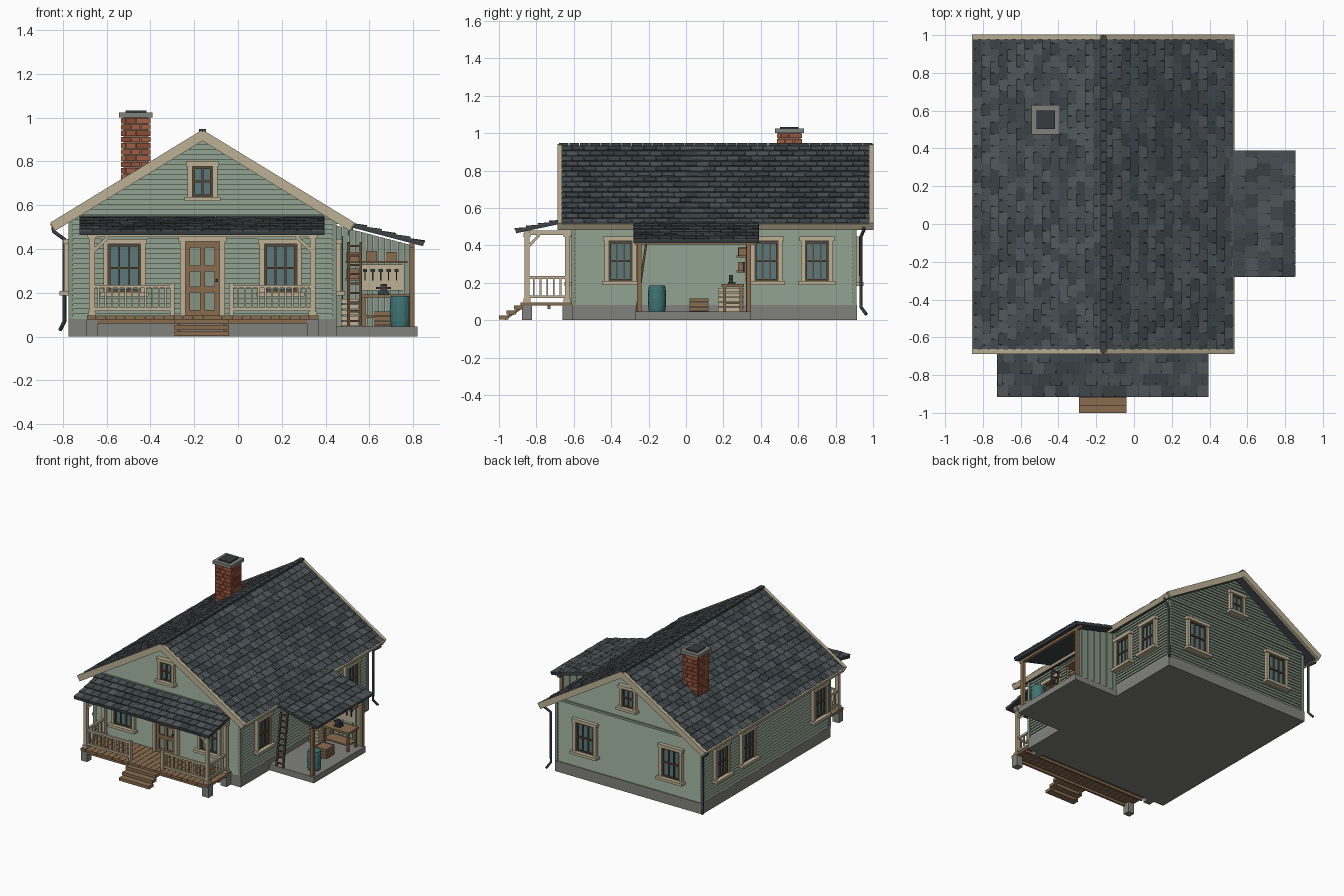
import bpy, bmesh, math, random
from mathutils import Matrix, Vector

if "Cube" in bpy.data.objects:
    bpy.data.objects.remove(bpy.data.objects["Cube"])
random.seed(4)
V = Vector
CX = -0.1625            # house centre line
I4 = Matrix.Identity(4)

def mat(name, r, g, b):
    m = bpy.data.materials.new(name)
    m.diffuse_color = [((c / 255) ** 2.2) for c in (r, g, b)] + [1]
    m.use_nodes = True
    m.node_tree.nodes["Principled BSDF"].inputs["Base Color"].default_value = m.diffuse_color
    return m
SAGE = mat('sage', 132, 148, 132); BEIGE = mat('trim', 188, 176, 148); GLASS = mat('glass', 92, 120, 122)
WOOD = mat('wood', 136, 108, 80); DARK = mat('dark_wood', 92, 74, 58); STONE = mat('stone', 128, 128, 124)
METAL = mat('metal', 58, 62, 65); TEAL = mat('teal', 66, 116, 114); MORTAR = mat('mortar', 120, 104, 92)
SLATE = [mat('slate%d' % i, 62 + 7 * i, 68 + 7 * i, 72 + 7 * i) for i in range(4)]
BRICK = [mat('brick%d' % i, 138 + 12 * i, 76 + 9 * i, 56 + 6 * i) for i in range(3)]

def box(x0, x1, y0, y1, z0, z1, mi=0):
    return [V((x, y, z)) for x in (x0, x1) for y in (y0, y1) for z in (z0, z1)], mi

def bar(p, q, t, mi=0):
    p, q = V(p), V(q)
    d = q - p
    R = Matrix.Translation((p + q) / 2) @ d.to_track_quat('Z', 'Y').to_matrix().to_4x4()
    h = d.length / 2
    vs, _ = box(-t / 2, t / 2, -t / 2, t / 2, -h, h)
    return [R @ v for v in vs], mi

def make(name, boxes, mats, M=I4):
    bm = bmesh.new()
    for vs, mi in boxes:
        b = [bm.verts.new(M @ v) for v in vs]
        for f in ((0, 1, 3, 2), (4, 6, 7, 5), (0, 4, 5, 1), (2, 3, 7, 6), (0, 2, 6, 4), (1, 5, 7, 3)):
            bm.faces.new([b[i] for i in f]).material_index = mi
    return finish(name, bm, mats)

def finish(name, bm, mats):
    bmesh.ops.recalc_face_normals(bm, faces=bm.faces[:])
    me = bpy.data.meshes.new(name)
    bm.to_mesh(me); bm.free()
    for m in mats if isinstance(mats, list) else [mats]:
        me.materials.append(m)
    o = bpy.data.objects.new(name, me)
    bpy.context.collection.objects.link(o)
    return o

# foundation and solid core of the house
make('foundation', [box(-.775, .45, -.61, .915, 0, .08)], STONE)
bm = bmesh.new()
prof = [(-.60, .08), (.60, .08), (.60, .53), (0, .905), (-.60, .53)]
fr, bk = [[bm.verts.new((CX + x, y, z)) for x, z in prof] for y in (-.598, .898)]
bm.faces.new(fr); bm.faces.new(bk)
for i in range(5):
    bm.faces.new((fr[i], fr[i - 1], bk[i - 1], bk[i]))
finish('house_core', bm, SAGE)

# walls: local x along wall, -y outward
def wall(x, y, deg):
    return Matrix.Translation((x, y, 0)) @ Matrix.Rotation(math.radians(deg), 4, 'Z')
FRONT, BACK = wall(CX, -.60, 0), wall(CX, .90, 180)
RIGHT, LEFT = wall(CX + .602, .15, 90), wall(CX - .602, .15, -90)

def siding(name, M, half, z0, z1, pitch=.0225):
    bm = bmesh.new()
    n = round((z1 - z0) / pitch)
    for i in range(n):
        a, b = z0 + (z1 - z0) * i / n, z0 + (z1 - z0) * (i + 1) / n
        wa, wb = half(a), half(b)
        pts = [(-wa, 0, a), (wa, 0, a), (wa, -.009, a), (-wa, -.009, a), (wb, -.001, b), (-wb, -.001, b)]
        v = [bm.verts.new(M @ V(p)) for p in pts]
        bm.faces.new((v[0], v[1], v[2], v[3])); bm.faces.new((v[3], v[2], v[4], v[5]))
    finish(name, bm, SAGE)
gable = lambda z: min(.60, (.915 - z) / .61)
siding('front_siding', FRONT, gable, .08, .90); siding('back_siding', BACK, gable, .08, .90)
siding('right_siding', RIGHT, lambda z: .75, .08, .53); siding('left_siding', LEFT, lambda z: .75, .08, .53)
make('corner_boards', [box(x - .011, x + .011, y - .011, y + .011, .08, .53)
     for x in (CX - .602, CX + .602) for y in (-.60, .90)], SAGE)
for n, M in (('front', FRONT), ('back', BACK)):
    make(n + '_gable_band', [box(-.60, .60, -.014, 0, .535, .552)], SAGE, M)

# windows
def window(name, M, u, z0, z1, w, cols):
    h, t = w / 2, .022
    b = [box(-h, h, -.012, 0, z0, z1, 1)]
    b += [box(s * h - t / 2, s * h + t / 2, -.03, 0, z0, z1) for s in (-1, 1)]
    b += [box(-h - .018, h + .018, -.036, 0, z1 - .008, z1 + .016), box(-h - .025, h + .025, -.05, 0, z0 - .012, z0 + .008)]
    b += [box(s * (h - .017) - .006, s * (h - .017) + .006, -.022, 0, z0, z1, 2) for s in (-1, 1)]
    b += [box(-h, h, -.022, 0, z - .005, z + .005, 2) for z in (z0 + .014, (z0 + z1) / 2, z1 - .014)]
    for i in range(1, cols):
        x = -h + .017 + (w - .034) * i / cols
        b.append(box(x - .004, x + .004, -.02, 0, z0, z1, 2))
    make(name, b, [BEIGE, GLASS, DARK], M @ Matrix.Translation((u, 0, 0)))
for n, M in (('front', FRONT), ('back', BACK)):
    for s in (-1, 1):
        window(n + '_window', M, s * .357, .195, .43, .17, 3)
    window(n + '_attic_window', M, 0, .63, .785, .115, 2)
for y in (-.35, .43, .70):
    window('right_window', RIGHT, y - .15, .20, .43, .15, 3)
for y in (-.47, .38, .69):
    window('left_window', LEFT, .15 - y, .20, .43, .15, 3)

# front door
d = [box(s * .09 - .012, s * .09 + .012, -.04, 0, .09, .44, 1) for s in (-1, 1)] + [box(-.11, .11, -.045, 0, .435, .46, 1)]
d += [box(-.08, .08, -.012, 0, .095, .435, 2)]
d += [box(x - .011, x + .011, -.026, 0, .095, .435) for x in (-.067, 0, .067)]
d += [box(-.078, .078, -.026, 0, z - .014, z + .014) for z in (.108, .215, .31, .42)]
d += [box(.06, .072, -.042, -.02, .25, .262, 3)]
make('front_door', d, [WOOD, BEIGE, SAGE, METAL], FRONT)

# shingled roof planes: local x along eave, y up slope, z normal
def roof(name, origin, along, up, L, S, cols, rows, t, trim):
    a, u = V(along), V(up).normalized()
    M = Matrix((a, u, a.cross(u))).transposed().to_4x4()
    M.translation = V(origin)
    make(name + '_deck', [box(0, L, 0, S, -t, 0)], SLATE[0], M)
    b = []
    w, e = L / cols, S / rows
    for r in range(rows):
        off = (r % 2) * w / 2
        for c in range(cols + (r % 2)):
            x0, x1 = max(0, c * w - off), min(L, (c + 1) * w - off)
            vs, mi = box(x0 + .0012, x1 - .0012, r * e - .003, (r + 1) * e, -.001, .002, random.randrange(4))
            k = random.uniform(.007, .011)
            for i in (1, 5):
                vs[i].z = k        # thicker lower edge
            b.append((vs, mi))
    make(name + '_shingles', b, SLATE, M)
    if trim:
        make(name + '_trim', [box(x - .012, x + .012, -.008, S, -.032, .012) for x in (0, L)]
             + [box(0, L, -.012, .002, -.03, .006)], BEIGE, M)
S = math.hypot(.6875, .42)
roof('roof_right', (.52, -.675, .514), (0, 1, 0), (-.6875, 0, .42), 1.665, S - .004, 26, 15, .02, True)
roof('roof_left', (-.845, .99, .514), (0, -1, 0), (.6875, 0, .42), 1.665, S - .004, 26, 15, .02, True)
roof('porch_roof', (-.725, -.912, .482), (1, 0, 0), (0, .31, .066), 1.12, .315, 18, 5, .018, False)
roof('shed_roof', (.85, -.28, .43), (0, 1, 0), (-.40, 0, .105), .67, .41, 10, 6, .018, False)
make('ridge_cap', [bar((CX + s * .008, -.68 + .056 * i, .94), (CX + s * .008, -.627 + .056 * i, .94), .016)
     for i in range(30) for s in (-1, 1)], SLATE[0])

# brick chimney
b = [box(-.524, -.41, .493, .612, .68, 1.0, 3)]
for r in range(12):
    z = .66 + r * .0285
    for s in range(4):
        for i in range(3):
            p, q = -.065 + (i - .5 * (r % 2)) * .0434, -.065 + (i + 1 - .5 * (r % 2)) * .0434
            p, q = max(p, -.065), min(q, .065) if i < 2 else .065
            vs, mi = box(p + .002, q - .002, -.067, -.05, z, z + .024, random.randrange(3))
            R = wall(-.467, .5525, 90 * s)
            b.append(([R @ v for v in vs], mi))
make('chimney', b, BRICK + [MORTAR])
make('chimney_cap', [box(-.543, -.391, .475, .63, 1.0, 1.024), box(-.515, -.419, .503, .602, 1.02, 1.033, 1)], [STONE, METAL])

# downspouts at the rear corners
for s, n in ((-1, 'left'), (1, 'right')):
    cu = bpy.data.curves.new(n + '_downspout', 'CURVE')
    cu.dimensions = '3D'; cu.bevel_depth = .009; cu.bevel_resolution = 2; cu.use_fill_caps = True
    sp = cu.splines.new('POLY')
    pts = [(.68, .95, .505), (.68, .95, .48), (.632, .935, .445), (.63, .935, .07), (.65, .965, .03)]
    sp.points.add(len(pts) - 1)
    for p, (x, y, z) in zip(sp.points, pts):
        p.co = (CX + s * x, y, z, 1)
    cu.materials.append(METAL)
    bpy.context.collection.objects.link(bpy.data.objects.new(n + '_downspout', cu))

# porch deck, piers, posts, beams, braces
make('porch_deck', [box(-.69 + .0442 * i, -.648 + .0442 * i, -.885, -.60, .078, .095) for i in range(24)]
     + [box(-.685, .36, -.875, -.86, .06, .08), box(-.685, .36, -.74, -.725, .06, .08)], WOOD)
PX = (-.667, .342)
make('porch_piers', [box(x - .026, x + .026, y - .026, y + .026, 0, .078) for x in PX for y in (-.85, -.635)], STONE)
b = [box(x - .013, x + .013, y - .013, y + .013, .09, .465) for x in PX for y in (-.85, -.635)]
b += [box(x - .019, x + .019, y - .019, y + .019, z, z + .02) for x in PX for y in (-.85, -.635) for z in (.095, .445)]
b += [box(-.69, .365, -.863, -.837, .455, .48)] + [box(x - .012, x + .012, -.85, -.60, .455, .48) for x in PX]
b += [bar((x, -.85, .385), (x + s * .075, -.85, .455), .014) for x, s in zip(PX, (1, -1))]
b += [bar((x, -.85, .385), (x, -.785, .455), .014) for x in PX]
make('porch_frame', b, BEIGE)

# porch railings
def rail(p, q, n):
    p, q = V((*p, 0)), V((*q, 0))
    up = lambda z: V((0, 0, z))
    r = [bar(p + up(z), q + up(z), .015) for z in (.125, .228)]
    return r + [bar(p.lerp(q, i / n) + up(.125), p.lerp(q, i / n) + up(.228), .009) for i in range(1, n)]
b = rail((PX[0], -.85), (-.30, -.85), 12) + rail((-.03, -.85), (PX[1], -.85), 12)
for x in PX:
    b += rail((x, -.85), (x, -.635), 6)
b += [box(x - .01, x + .01, -.86, -.84, .095, .245) for x in (-.30, -.03)]
make('porch_railing', b, BEIGE)

# front steps
make('front_steps', [box(-.29, -.04, -1.0 + .04 * i, -.948 + .04 * i, .003 + .027 * i, .025 + .027 * i) for i in range(3)]
     + [bar((x, -.97, .005), (x, -.875, .07), .014) for x in (-.27, -.06)], WOOD)

# side workshop: slab, posts, plank wall
make('shed_slab', [box(.445, .82, -.27, .345, 0, .045)], STONE)
make('shed_frame', [box(.783, .807, y - .012, y + .012, .045, .425) for y in (-.25, .335)]
     + [box(.783, .807, -.275, .38, .405, .428)], WOOD)
b = []
for i in range(12):
    x = .45 + i * .028
    vs, _ = box(x, x + .026, .322, .34 - .004 * (i % 2), .045, .5)
    for j in (1, 3, 5, 7):
        vs[j].z = .51 - .2625 * (vs[j].x - .44)
    b.append((vs, 0))
make('shed_back_wall', b, SAGE)

# workshop furnishings
b = [box(.56, .785, .19, .31, .178, .192)]
b += [box(x - .008, x + .008, y - .008, y + .008, .045, .18) for x in (.575, .77) for y in (.205, .295)]
b += [box(.57, .775, .2, .3, .085, .095)]
make('workbench', b, WOOD)
make('bench_vise', [box(.64, .69, .225, .265, .192, .205), box(.65, .68, .23, .25, .2, .24), bar((.63, .24, .222), (.70, .24, .222), .008)], METAL)
make('wall_shelves', [box(.49, .775, .27, .322, .335, .345), box(.49, .56, .27, .322, .255, .265)], WOOD)
make('pegboard', [box(.56, .755, .315, .322, .21, .33)], BEIGE)
make('shelf_boxes', [box(.585, .635, .28, .32, .345, .39), box(.675, .725, .28, .32, .345, .385),
     box(.495, .55, .278, .32, .265, .31), box(.495, .55, .278, .32, .345, .385)], WOOD)
b = []
for i in range(5):
    x = .58 + i * .036
    b += [box(x - .003, x + .003, .306, .315, .255, .305), box(x - .01, x + .01, .303, .315, .295, .308)]
make('hanging_tools', b, METAL)
make('stacked_lumber', [box(.47, .55, .17, .31, .047 + .026 * i, .068 + .026 * i) for i in range(5)], BEIGE)
b = [box(.62, .72, .02, .12, .045, .05)]
for z in (.052, .074, .096):
    b += [box(.62, .72, y, y + .008, z, z + .019) for y in (.02, .112)]
    b += [box(x, x + .008, .02, .12, z, z + .019) for x in (.62, .712)]
make('crate', b + [box(.62, .72, .02, .12, .105, .112)], WOOD)

# ladder leaning by the house wall
b = [bar((x, -.265, .045), (x, -.21, .43), .012) for x in (.505, .56)]
b += [bar((.505, -.265 + .055 * t, .045 + .385 * t), (.56, -.265 + .055 * t, .045 + .385 * t), .009) for t in [(i + .6) / 9 for i in range(9)]]
make('ladder', b, DARK)

# rain barrel
bm = bmesh.new()
rings = [(.043, .045), (.047, .07), (.047, .075), (.049, .115), (.047, .155), (.047, .16), (.043, .185)]
loops = [[bm.verts.new((.742 + r * math.cos(a), -.155 + r * math.sin(a), z))
          for a in [i * math.tau / 16 for i in range(16)]] for r, z in rings]
for lo, hi in zip(loops, loops[1:]):
    for i in range(16):
        bm.faces.new((lo[i - 1], lo[i], hi[i], hi[i - 1]))
bm.faces.new(loops[0]); bm.faces.new(loops[-1])
finish('barrel', bm, TEAL)
